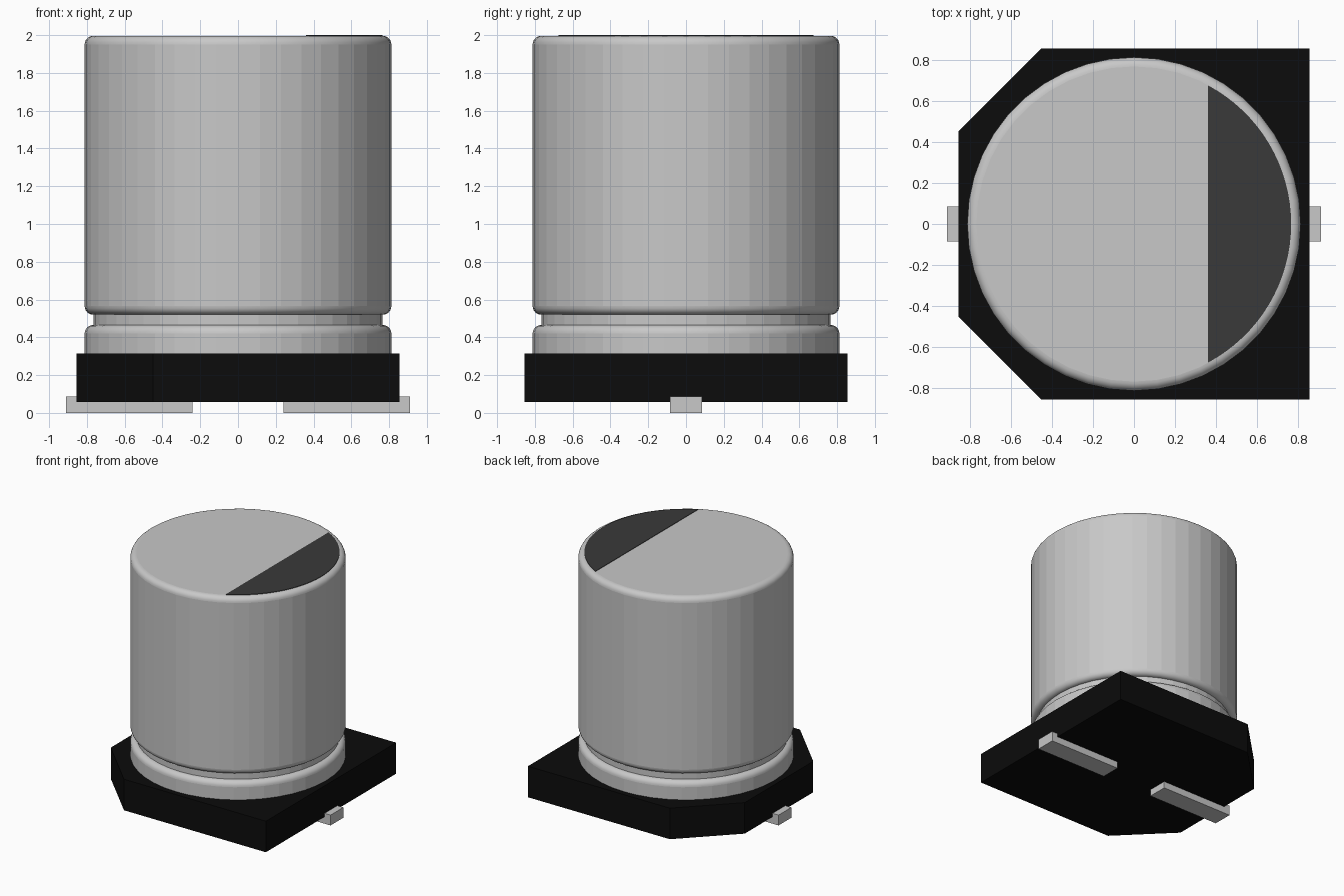
import bpy, bmesh, math

if "Cube" in bpy.data.objects:
    bpy.data.objects.remove(bpy.data.objects["Cube"])

SEG = 44        # sides of the can
TOP = 1.996     # height of the can's flat top


def material(name, value):
    m = bpy.data.materials.new(name)
    m.diffuse_color = (value, value, value, 1)
    m.use_nodes = True
    m.node_tree.nodes["Principled BSDF"].inputs["Base Color"].default_value = m.diffuse_color
    return m


ALUMINIUM = material("aluminium", 0.58)
TIN = material("tin", 0.58)
BLACK = material("black plastic", 0.0035)
INK = material("dark grey ink", 0.042)


def finish(bm, name, mat):
    bmesh.ops.recalc_face_normals(bm, faces=bm.faces)
    mesh = bpy.data.meshes.new(name)
    bm.to_mesh(mesh)
    bm.free()
    mesh.materials.append(mat)
    obj = bpy.data.objects.new(name, mesh)
    bpy.context.collection.objects.link(obj)
    return obj


def prism(name, outline, z0, z1, mat):
    bm = bmesh.new()
    face = bm.faces.new([bm.verts.new((x, y, z0)) for x, y in outline])
    ext = bmesh.ops.extrude_face_region(bm, geom=[face])
    top = [v for v in ext["geom"] if isinstance(v, bmesh.types.BMVert)]
    bmesh.ops.translate(bm, verts=top, vec=(0, 0, z1 - z0))
    return finish(bm, name, mat)


def fillet(r, z, a0, a1, rad=0.045, steps=6):
    """Quarter-round in the profile, centred on (r, z)."""
    angles = [math.radians(a0 + (a1 - a0) * i / steps) for i in range(steps + 1)]
    return [(r + rad * math.cos(a), z + rad * math.sin(a)) for a in angles]


# Can: revolved profile with rounded rims and a crimp groove
profile = [(0.812, 0.30)]
profile += fillet(0.767, 0.42, 0, 90)
profile += [(0.765, 0.465), (0.765, 0.52)]
profile += fillet(0.767, 0.565, -90, 0)
profile += fillet(0.767, TOP - 0.045, 0, 90)

bm = bmesh.new()
rings = []
for r, z in profile:
    rings.append([bm.verts.new((r * math.cos(2 * math.pi * i / SEG),
                                r * math.sin(2 * math.pi * i / SEG), z))
                  for i in range(SEG)])
for a, b in zip(rings, rings[1:]):
    wall = abs(a[0].co.x - b[0].co.x) < 1e-5    # straight walls stay faceted
    for i in range(SEG):
        j = (i + 1) % SEG
        bm.faces.new((a[i], a[j], b[j], b[i])).smooth = not wall
bm.faces.new(rings[-1])
bm.faces.new(rings[0][::-1])
finish(bm, "can", ALUMINIUM)

# Polarity mark: thin circular segment on the top
R, X = 0.765, 0.36
half = math.acos(X / R)
arc = [(R * math.cos(half * t / 16), R * math.sin(half * t / 16))
       for t in range(-16, 17)]
prism("polarity_mark", arc, TOP - 0.001, 2.0, INK)

# Base: square plate with two chamfered corners
H, C = 0.855, 0.45
prism("base", [(H, -H), (H, H), (-C, H), (-H, C), (-H, -C), (-C, -H)],
      0.057, 0.315, BLACK)

# Leads: one flat bar on each side
for side, name in ((1, "right_lead"), (-1, "left_lead")):
    prism(name, [(side * 0.24, -0.084), (side * 0.91, -0.084),
                 (side * 0.91, 0.084), (side * 0.24, 0.084)], 0, 0.086, TIN)
